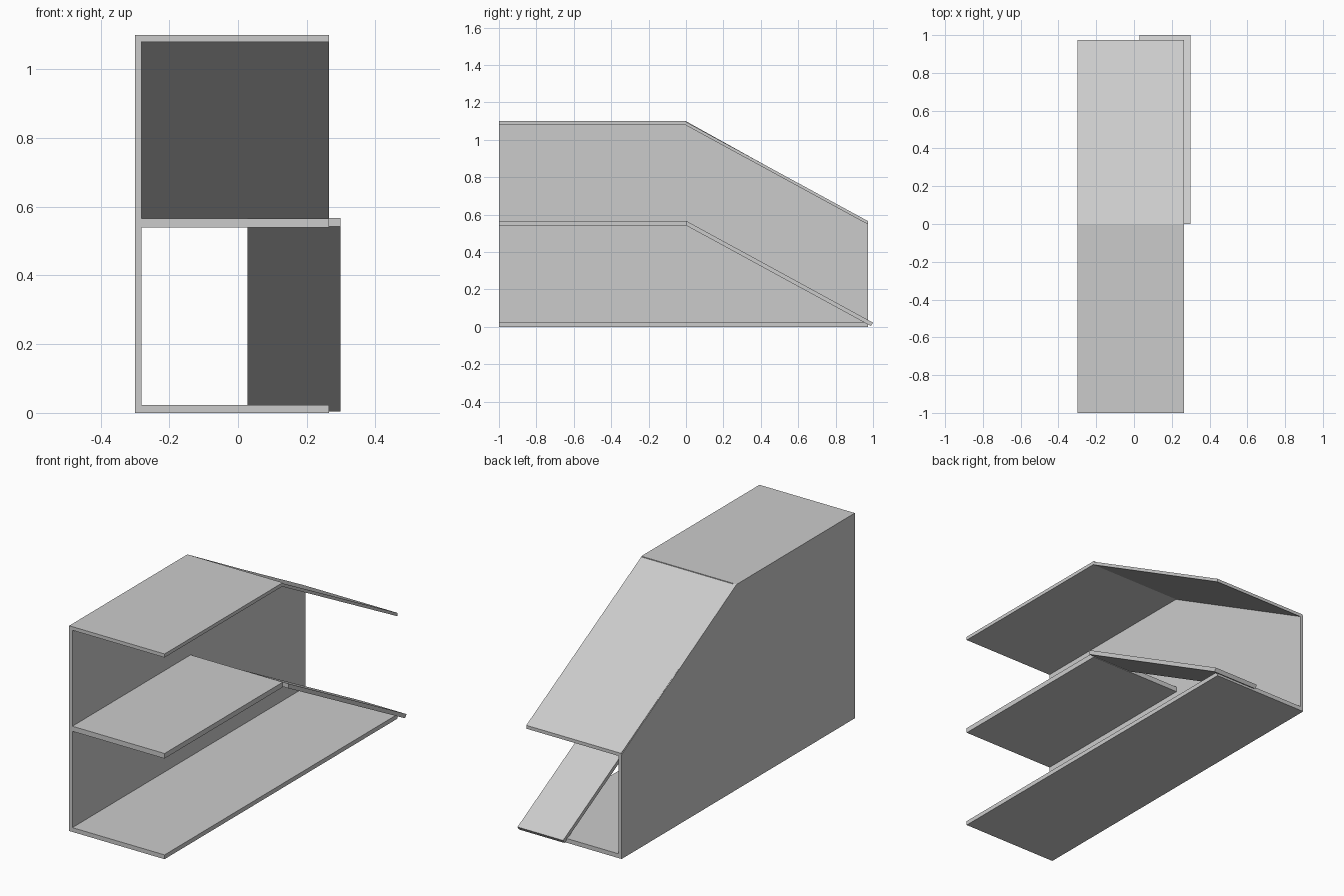
import bpy, bmesh

if "Cube" in bpy.data.objects:
    bpy.data.objects.remove(bpy.data.objects["Cube"])


def extrude_profile(name, profile, x0, x1):
    """Extrude a (y, z) outline along x from x0 to x1."""
    bm = bmesh.new()
    face = bm.faces.new([bm.verts.new((x0, y, z)) for y, z in profile])
    ext = bmesh.ops.extrude_face_region(bm, geom=[face])
    verts = [g for g in ext["geom"] if isinstance(g, bmesh.types.BMVert)]
    bmesh.ops.translate(bm, verts=verts, vec=(x1 - x0, 0, 0))
    bmesh.ops.recalc_face_normals(bm, faces=bm.faces)
    mesh = bpy.data.meshes.new(name)
    bm.to_mesh(mesh)
    bm.free()
    obj = bpy.data.objects.new(name, mesh)
    bpy.context.collection.objects.link(obj)
    return obj


def slab(name, y0, y1, z0, z1, x0, x1):
    return extrude_profile(name, [(y0, z0), (y1, z0), (y1, z1), (y0, z1)], x0, x1)


LEFT, INNER, RIGHT = -0.297, -0.281, 0.265
BACK = 0.973

# Side wall with sloped rear top
extrude_profile("side_wall",
                [(-1, 0), (BACK, 0), (BACK, 0.56), (0, 1.099), (-1, 1.099)],
                -0.30, INNER)

# Horizontal panels
slab("floor", -1, BACK, 0, 0.023, INNER, RIGHT)
slab("middle_shelf", -1, 0, 0.539, 0.566, INNER, RIGHT)
slab("flat_roof", -1, 0, 1.08, 1.099, INNER, RIGHT)

# Sloped roof behind the flat roof
extrude_profile("sloped_roof",
                [(0, 1.095), (BACK, 0.565), (BACK, 0.547), (0, 1.077)],
                LEFT, RIGHT)

# Narrow ramp from the middle shelf to the ground
extrude_profile("ramp",
                [(0, 0.567), (1.0, 0.022), (0.988, 0.004), (0, 0.542)],
                0.028, 0.298)
